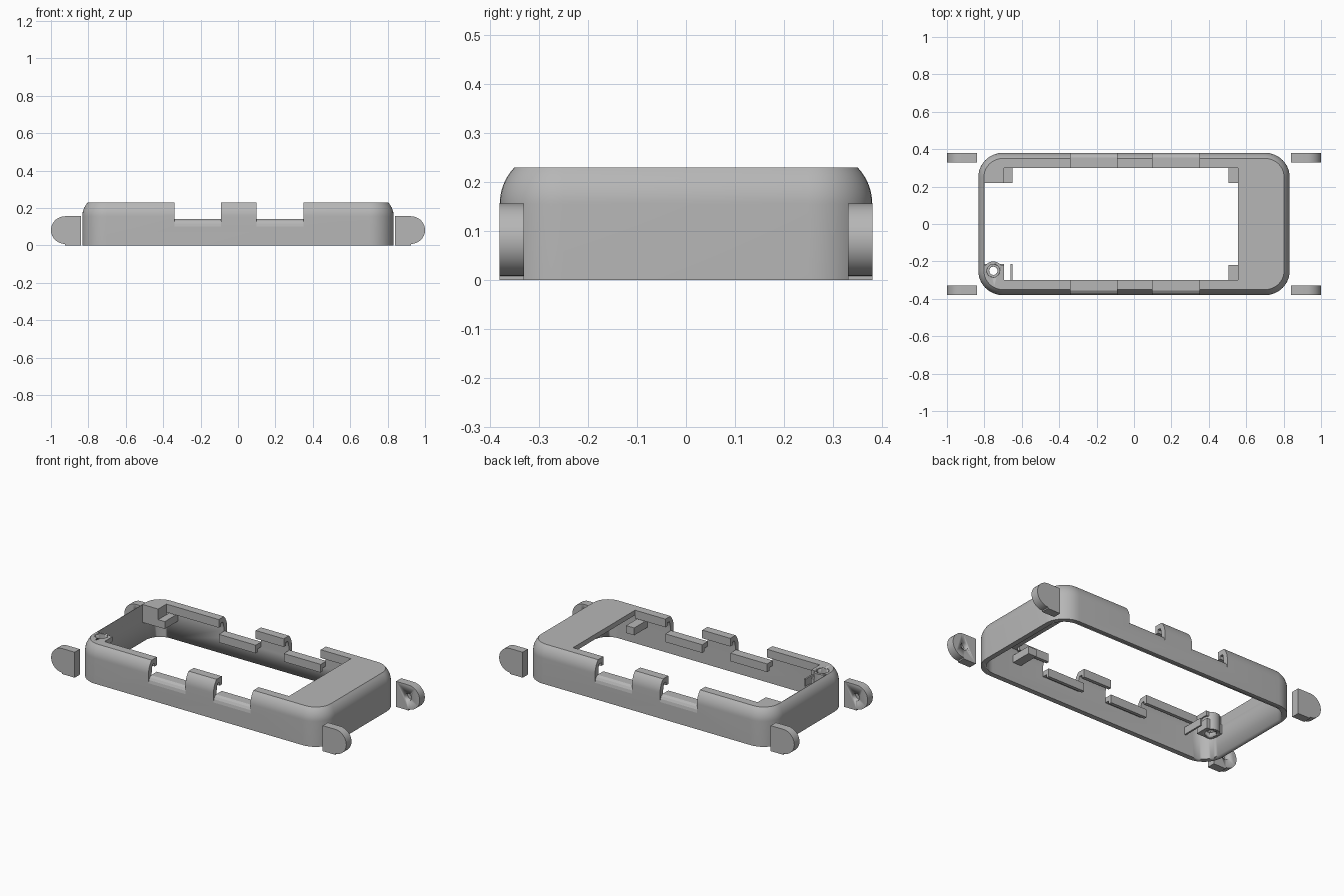
import bpy, bmesh, math
from mathutils import Vector

if "Cube" in bpy.data.objects:
    bpy.data.objects.remove(bpy.data.objects["Cube"])

grey = bpy.data.materials.new("plain grey")
grey.diffuse_color = (0.47, 0.47, 0.47, 1)
grey.use_nodes = True
grey.node_tree.nodes["Principled BSDF"].inputs["Base Color"].default_value = grey.diffuse_color


def finish(name, bm, smooth=True):
    bmesh.ops.recalc_face_normals(bm, faces=bm.faces)
    mesh = bpy.data.meshes.new(name)
    bm.to_mesh(mesh)
    bm.free()
    mesh.materials.append(grey)
    ob = bpy.data.objects.new(name, mesh)
    bpy.context.collection.objects.link(ob)
    if smooth:
        bpy.ops.object.select_all(action='DESELECT')
        bpy.context.view_layer.objects.active = ob
        ob.select_set(True)
        bpy.ops.object.shade_smooth_by_angle(angle=math.radians(30))
    return ob


def loft(name, rings, smooth=True):
    # skin through matching closed rings, capped at both ends
    bm = bmesh.new()
    vs = [[bm.verts.new(p) for p in r] for r in rings]
    n = len(vs[0])
    for a, b in zip(vs, vs[1:]):
        for i in range(n):
            bm.faces.new((a[i], a[(i + 1) % n], b[(i + 1) % n], b[i]))
    bm.faces.new(vs[0])
    bm.faces.new(vs[-1])
    return finish(name, bm, smooth)


def box(name, x0, x1, y0, y1, z0, z1):
    ring = [(x0, y0), (x1, y0), (x1, y1), (x0, y1)]
    return loft(name, [[(x, y, z) for x, y in ring] for z in (z0, z1)], False)


def circle(cx, cy, r, n=32):
    return [(cx + r * math.cos(2 * math.pi * i / n),
             cy + r * math.sin(2 * math.pi * i / n)) for i in range(n)]


def cylinder(name, cx, cy, r, z0, z1, n=32):
    return loft(name, [[(x, y, z) for x, y in circle(cx, cy, r, n)] for z in (z0, z1)])


def cut(ob, *cutters):
    for c in cutters:
        c.hide_render = True
        c.hide_viewport = True
        m = ob.modifiers.new("cut", 'BOOLEAN')
        m.operation = 'DIFFERENCE'
        m.solver = 'EXACT'
        m.object = c
    # bake the cuts and drop the cutters
    dg = bpy.context.evaluated_depsgraph_get()
    mesh = bpy.data.meshes.new_from_object(ob.evaluated_get(dg))
    ob.modifiers.clear()
    ob.data = mesh
    for c in cutters:
        bpy.data.objects.remove(c)


def rounded(inset, z, n=10):
    # rounded rectangle outline, offset inward
    hx, hy, r = 0.8325 - inset, 0.38 - inset, 0.13 - inset
    pts = []
    for k, (sx, sy) in enumerate([(1, 1), (-1, 1), (-1, -1), (1, -1)]):
        for i in range(n + 1):
            a = math.pi / 2 * (k + i / n)
            pts.append((sx * (hx - r) + r * math.cos(a),
                        sy * (hy - r) + r * math.sin(a), z))
    return pts


def arc_inset(z, r=0.109, z0=0.155):
    return r - math.sqrt(r * r - (z - z0) ** 2)


# shell: rounded frame with a curved top edge, hollow from below
levels = [0.155 + 0.075 * i / 8 for i in range(9)]
shell = loft("shell", [rounded(0, 0)] + [rounded(arc_inset(z), z) for z in levels])
inner = [0.15 + 0.05 * i / 4 for i in range(5)]
cavity = loft("cavity_cutter", [rounded(0.031, -0.1)] +
              [rounded(0.031 + arc_inset(max(z, 0.155)), z) for z in inner])
notches = [(-0.34, -0.09), (0.10, 0.35)]
cutters = [cavity,
           box("window_cutter", -0.695, 0.555, -0.30, 0.30, 0.1, 0.4),
           box("end_window_cutter", -0.80, -0.68, -0.22, 0.22, 0.1, 0.4)]
for x0, x1 in notches:
    for y in (-0.39, 0.39):
        cutters.append(box("notch_cutter", x0, x1, min(y, y * 0.7), max(y, y * 0.7), 0.10, 0.4))
boss_x, boss_y = -0.752, -0.25
cutters.append(cylinder("screw_cutter", boss_x, boss_y, 0.035, 0.1, 0.4))
cut(shell, *cutters)

# lowered ledges in the notches and hanging lips between them
ledge = [(0.38, 0.10), (0.376, 0.118), (0.368, 0.131), (0.355, 0.14), (0.30, 0.14),
         (0.30, 0.09), (0.32, 0.09), (0.32, 0.11), (0.349, 0.11), (0.349, 0.10)]
for s, side in ((-1, "front"), (1, "back")):
    for x0, x1 in notches:
        loft(side + "_notch_ledge", [[(x, s * y, z) for y, z in ledge] for x in (x0, x1)], False)
    for x0, x1 in [(-0.695, -0.34), (-0.09, 0.10), (0.35, 0.555)]:
        box(side + "_lip", x0, x1, min(s * 0.30, s * 0.32), max(s * 0.30, s * 0.32), 0.18, 0.2295)
    # support pads at the right end of the window
    box(side + "_right_pad", 0.505, 0.56, min(s * 0.22, s * 0.352), max(s * 0.22, s * 0.352),
        0.12, 0.165)

# back left corner support
box("back_left_block", -0.802, -0.695, 0.22, 0.30, 0.12, 0.21)
box("back_left_pad", -0.695, -0.65, 0.22, 0.352, 0.12, 0.165)

# front left screw boss with seat, hole and nut recess
boss = cylinder("screw_boss", boss_x, boss_y, 0.05, 0.12, 0.226)
cut(boss, cylinder("hole_cutter", boss_x, boss_y, 0.022, 0, 0.4),
    cylinder("head_cutter", boss_x, boss_y, 0.034, 0.195, 0.4),
    cylinder("nut_cutter", boss_x, boss_y, 0.036, 0.0, 0.145, 6))
seat = box("boss_seat", -0.802, -0.695, -0.30, -0.215, 0.12, 0.18)
cut(seat, cylinder("seat_cutter", boss_x, boss_y, 0.045, 0, 0.4))
box("front_left_rib", -0.66, -0.65, -0.352, -0.215, 0.12, 0.165)

# four loose rounded lugs, each with a blind hole on its inner face
lug = [(0.84, 0.0), (0.925, 0.0), (0.925, 0.008)]
lug += [(0.925 + 0.075 * math.cos(a), 0.082 + 0.074 * math.sin(a))
        for a in [math.pi * (i / 16 - 0.5) for i in range(1, 17)]]
lug += [(0.84, 0.156)]
for sx in (-1, 1):
    for sy in (-1, 1):
        ob = loft("lug", [[(sx * x, sy * y, z) for x, z in lug] for y in (0.33, 0.38)])
        hole = loft("lug_hole_cutter", [[(sx * x, sy * y, z) for x, z in circle(0.92, 0.08, 0.023, 24)]
                                        for y in (0.30, 0.36)])
        cut(ob, hole)
        ob.name = ("front" if sy < 0 else "back") + ("_left" if sx < 0 else "_right") + "_lug"
